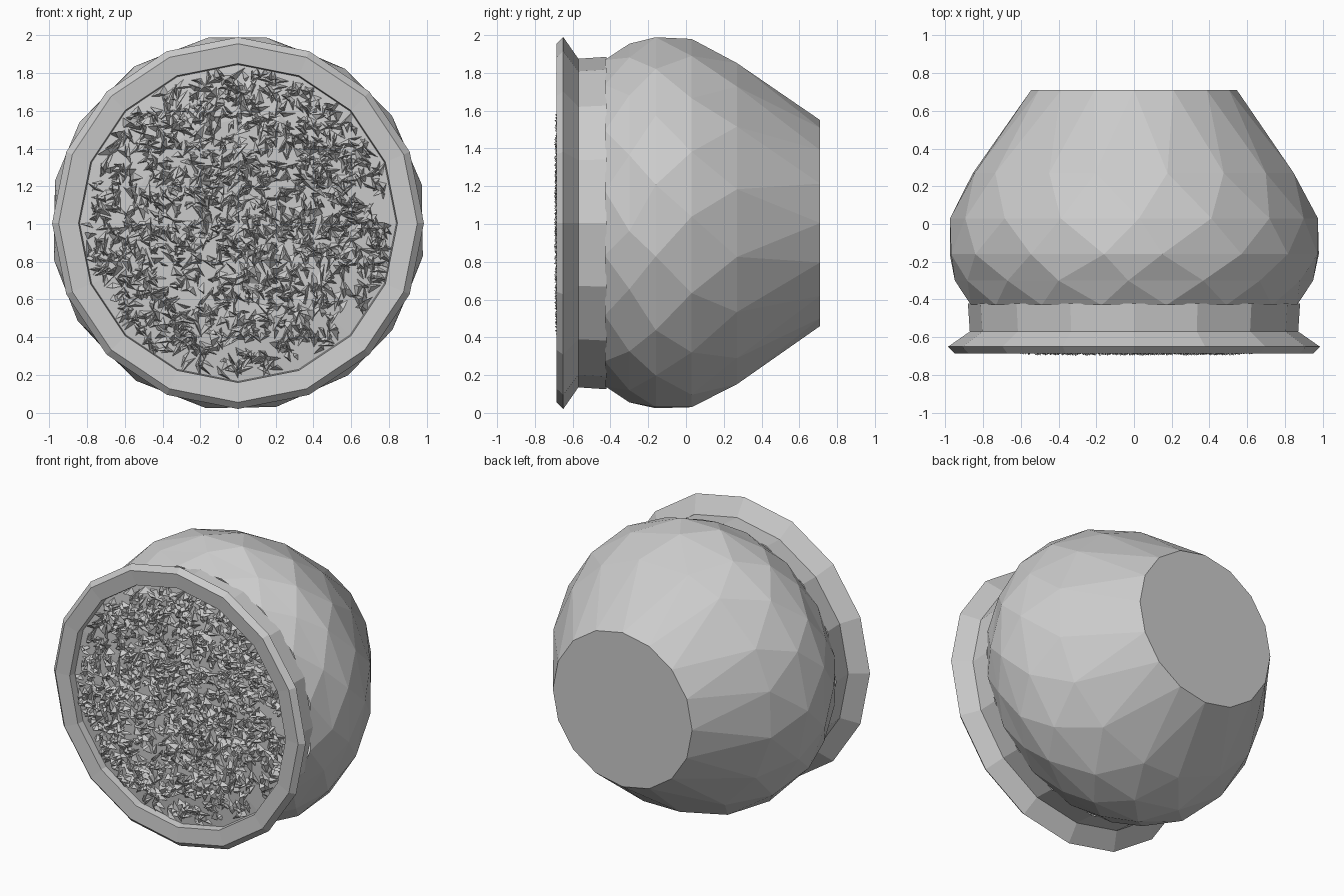
import bpy, bmesh, math, random
from mathutils import Vector

if "Cube" in bpy.data.objects:
    bpy.data.objects.remove(bpy.data.objects["Cube"])

random.seed(7)
CZ = 1.005  # height of the pot's horizontal axis


def finish(bm, name, recalc=True):
    if recalc:
        bmesh.ops.recalc_face_normals(bm, faces=bm.faces)
    me = bpy.data.meshes.new(name)
    bm.to_mesh(me)
    bm.free()
    ob = bpy.data.objects.new(name, me)
    bpy.context.collection.objects.link(ob)
    return ob


def ring(bm, y, r, n, phase=0.0, jitter=0.0):
    verts = []
    for i in range(n):
        a = 2 * math.pi * (i + phase + random.uniform(-jitter, jitter)) / n
        verts.append(bm.verts.new((r * math.cos(a), y, CZ + r * math.sin(a))))
    return verts


def lathe(name, profile, n, stagger, jitter=0.0, cap_start=False):
    """Faceted turned shape around the y axis; staggered rings get triangles."""
    bm = bmesh.new()
    rings = []
    for k, (y, r) in enumerate(profile):
        end = k in (0, len(profile) - 1)
        rings.append(ring(bm, y, r, n, k * 0.5 if stagger else 0.0, 0 if end else jitter))
    for k in range(len(rings) - 1):
        a, b = rings[k], rings[k + 1]
        for i in range(n):
            j = (i + 1) % n
            if stagger:
                # each ring is turned half a step further than the last
                bm.faces.new((a[i], a[j], b[i]))
                bm.faces.new((a[j], b[j], b[i]))
            else:
                bm.faces.new((a[i], a[j], b[j], b[i]))
    if cap_start:
        bm.faces.new(rings[0])
    return finish(bm, name)


# Rounded pot body with flat base at the back
lathe("pot_body",
      [(0.71, 0.545), (0.27, 0.865), (0.03, 0.975), (-0.16, 0.995),
       (-0.30, 0.95), (-0.43, 0.88)],
      16, True, 0.12, cap_start=True)

# Neck and flared lip, turning in to the inner wall
lathe("neck_and_rim",
      [(-0.42, 0.88), (-0.57, 0.87), (-0.65, 0.985), (-0.685, 0.95),
       (-0.675, 0.845), (-0.55, 0.83)],
      16, False)

# Slightly domed soil surface inside the mouth
bm = bmesh.new()
outer = ring(bm, -0.625, 0.84, 16)
inner = ring(bm, -0.655, 0.55, 16)
for i in range(16):
    j = (i + 1) % 16
    bm.faces.new((outer[i], outer[j], inner[j], inner[i]))
bm.faces.new(inner)
finish(bm, "soil")

# Loose angular crumbs scattered over the soil
bm = bmesh.new()
for _ in range(1500):
    rad = 0.80 * math.sqrt(random.random())
    ang = random.uniform(0, 2 * math.pi)
    depth = -0.63 - 0.03 * min(1.0, (0.84 - rad) / 0.29)
    c = Vector((rad * math.cos(ang), depth, CZ + rad * math.sin(ang)))
    turn = random.uniform(0, 2 * math.pi)
    length, width = random.uniform(0.03, 0.055), random.uniform(0.015, 0.035)
    pts = []
    for u, w, d in ((-1, -0.4, 0.01), (1, -0.2, 0.005), (0.1, 1, 0.01), (0, 0, -0.032)):
        u = length * (u + random.uniform(-0.4, 0.4))
        w = width * (w + random.uniform(-0.4, 0.4))
        pts.append(bm.verts.new(c + Vector((
            u * math.cos(turn) - w * math.sin(turn),
            d * random.uniform(0.6, 1.2),
            u * math.sin(turn) + w * math.cos(turn)))))
    for f in ((0, 1, 2), (0, 1, 3), (1, 2, 3), (2, 0, 3)):
        bm.faces.new([pts[i] for i in f])
finish(bm, "soil_crumbs")
